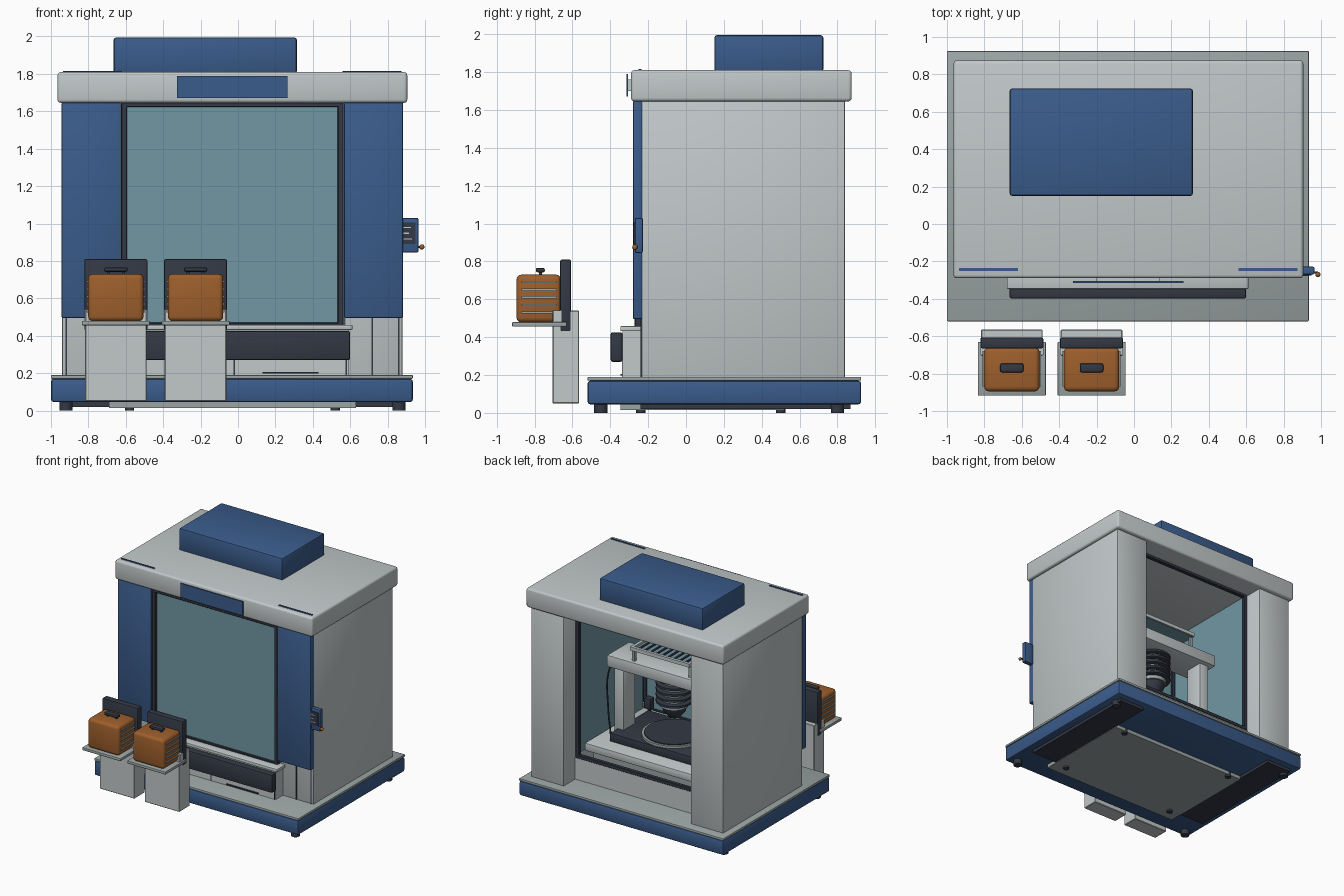
import bpy, bmesh, math
from mathutils import Vector

if "Cube" in bpy.data.objects:
    bpy.data.objects.remove(bpy.data.objects["Cube"])


def material(name, rgb):
    m = bpy.data.materials.new(name)
    m.diffuse_color = (*rgb, 1)
    m.use_nodes = True
    m.node_tree.nodes["Principled BSDF"].inputs["Base Color"].default_value = m.diffuse_color
    return m


LIGHT = material("light grey", (0.54, 0.58, 0.59))
GREY = material("mid grey", (0.33, 0.38, 0.375))
BLUE = material("blue", (0.043, 0.107, 0.26))
DARK = material("charcoal", (0.033, 0.040, 0.058))
ORANGE = material("orange", (0.34, 0.115, 0.025))
TEAL = material("teal glass", (0.165, 0.31, 0.37))


def finish(name, bm, mat):
    me = bpy.data.meshes.new(name)
    bm.to_mesh(me)
    bm.free()
    me.materials.append(mat)
    ob = bpy.data.objects.new(name, me)
    bpy.context.collection.objects.link(ob)
    return ob


def box(name, mat, x, y, z, bevel=0.0, segments=2):
    """Box given by its (min, max) range on each axis."""
    bm = bmesh.new()
    bmesh.ops.create_cube(bm, size=1)
    for v in bm.verts:
        v.co = Vector([(a + b) / 2 + c * (b - a) for c, (a, b) in zip(v.co, (x, y, z))])
    if bevel:
        bmesh.ops.bevel(bm, geom=bm.edges[:], offset=bevel, segments=segments,
                        profile=0.5, affect='EDGES')
    return finish(name, bm, mat)


def lathe(name, mat, cx, cy, profile, n=32):
    """Spin a closed (radius, height) profile around a vertical axis."""
    bm = bmesh.new()
    rings = [[bm.verts.new((cx + r * math.cos(2 * math.pi * i / n),
                            cy + r * math.sin(2 * math.pi * i / n), z))
              for i in range(n)] for r, z in profile]
    for a, b in zip(rings, rings[1:]):
        for i in range(n):
            bm.faces.new((a[i], a[(i + 1) % n], b[(i + 1) % n], b[i]))
    bm.faces.new(rings[0][::-1])
    bm.faces.new(rings[-1])
    return finish(name, bm, mat)


def disc(name, mat, cx, cy, r, z0, z1, n=32):
    return lathe(name, mat, cx, cy, [(r, z0), (r, z1)], n)


MID = -0.03  # cabinet centre line


def sides(a, b):
    """Mirrored x ranges at distances a..b from the cabinet centre line."""
    return (("left", (MID - b, MID - a)), ("right", (MID + a, MID + b)))


# Base, deck and underside
box("base", BLUE, (-1.0, 0.935), (-0.52, 0.925), (0.045, 0.17), 0.015)
box("deck", GREY, (-1.0, 0.935), (-0.52, 0.925), (0.17, 0.19), 0.005)
for side, x in sides(0.66, 0.90):
    box(side + "_skid", DARK, x, (-0.24, 0.87), (0.02, 0.05))
box("under_plate", GREY, (-0.69, 0.63), (-0.345, 0.52), (0.015, 0.05))
for i, (fx, fy, r) in enumerate([(sx, sy, r) for sx, sy, r in (
        (0.89, -0.45, 0.035), (0.89, 0.80, 0.035), (0.55, -0.24, 0.025), (0.55, 0.5, 0.025))]):
    for s in (-1, 1):
        disc(f"foot_{i}_{s}", DARK, MID + s * fx, fy, r, 0.0, 0.05, 16)

# Cabinet side bays with glass-toned linings
for side, x in sides(0.60, 0.91):
    box(side + "_bay", LIGHT, x, (-0.235, 0.84), (0.18, 1.65), 0.008)
    box(side + "_front_panel", BLUE, (x[0] - 0.003, x[1] + 0.003), (-0.28, -0.23), (0.495, 1.648), 0.008)
for side, x in sides(0.592, 0.603):
    box(side + "_lining", TEAL, x, (-0.22, 0.66), (0.40, 1.645))
for side, x in sides(0.885, 0.893):
    box(side + "_front_slit", DARK, x, (-0.24, -0.23), (0.19, 0.495))
for side, x in sides(0.745, 0.753):
    box(side + "_inner_slit", DARK, x, (-0.24, -0.23), (0.19, 0.495))

# Front window and the rear opening frame
box("front_window", TEAL, (-0.60, 0.54), (-0.252, -0.235), (0.45, 1.63))
for label, y, z0 in (("front", (-0.272, -0.225), 0.44), ("rear", (0.655, 0.69), 0.375)):
    for side, x in sides(0.563, 0.595):
        box(f"{label}_frame_{side}", DARK, x, y, (z0, 1.645), 0.004, 1)
    for part, z in (("sill", (z0, z0 + 0.03)), ("head", (1.622, 1.648))):
        box(f"{label}_frame_{part}", DARK, (-0.62, 0.56), y, z, 0.004, 1)
box("rear_kick_panel", LIGHT, (-0.63, 0.57), (0.655, 0.685), (0.18, 0.38))

# Roof, roof unit and trim
box("roof", LIGHT, (-0.965, 0.905), (-0.29, 0.875), (1.645, 1.81), 0.018, 3)
box("roof_unit", BLUE, (-0.665, 0.315), (0.15, 0.725), (1.80, 1.995), 0.014)
box("header_plate", BLUE, (-0.325, 0.265), (-0.315, -0.306), (1.67, 1.79))
box("header_mount", LIGHT, (-0.2, 0.14), (-0.308, -0.28), (1.70, 1.76))
for side, x in sides(0.59, 0.905):
    box(side + "_roof_strip", BLUE, x, (-0.25, -0.236), (1.80, 1.816))

# Front tray housing
box("tray_housing", LIGHT, (-0.66, 0.59), (-0.335, -0.225), (0.18, 0.44))
box("tray_top", LIGHT, (-0.68, 0.612), (-0.347, -0.225), (0.432, 0.458), 0.005)
box("tray_front", DARK, (-0.665, 0.60), (-0.398, -0.335), (0.27, 0.425), 0.01)
for x in (-0.62, -0.02, 0.58):
    box("tray_joint", DARK, (x - 0.004, x + 0.004), (-0.338, -0.33), (0.19, 0.28))
box("deck_slot", DARK, (0.13, 0.43), (-0.345, -0.33), (0.197, 0.206))

# Control panel
box("control_panel", BLUE, (0.875, 0.965), (-0.27, -0.228), (0.845, 1.03), 0.008)
box("control_screen", DARK, (0.878, 0.95), (-0.276, -0.268), (0.89, 1.005))
for i, w in enumerate((0.045, 0.03, 0.04)):
    box("screen_line", LIGHT, (0.885, 0.885 + w), (-0.279, -0.275), (0.915 + i * 0.03, 0.921 + i * 0.03))
box("knob_arm", DARK, (0.955, 0.985), (-0.265, -0.255), (0.87, 0.88))
bm = bmesh.new()
bmesh.ops.create_uvsphere(bm, u_segments=16, v_segments=10, radius=0.014)
bmesh.ops.translate(bm, verts=bm.verts, vec=(0.983, -0.27, 0.875))
finish("knob", bm, ORANGE)

# Work table, bed and turntable
box("table", LIGHT, (-0.60, 0.54), (-0.20, 0.60), (0.41, 0.475), 0.006)
box("table_plinth", GREY, (-0.55, 0.49), (-0.18, 0.55), (0.18, 0.42))
box("bed", DARK, (-0.46, 0.40), (-0.06, 0.46), (0.47, 0.545), 0.008)
disc("turntable_ring", GREY, MID, 0.2, 0.255, 0.54, 0.565, 48)
disc("turntable", DARK, MID, 0.2, 0.235, 0.55, 0.572, 48)
box("sensor", DARK, (0.39, 0.45), (-0.13, -0.07), (0.54, 0.63), 0.006)
box("sensor_stem", DARK, (0.41, 0.43), (-0.11, -0.09), (0.47, 0.55))

# Gantry with ribbed working head
box("gantry_beam", LIGHT, (-0.53, 0.47), (0.10, 0.40), (1.07, 1.17), 0.008)
for side, x in sides(0.37, 0.46):
    box(side + "_gantry_post", LIGHT, x, (0.20, 0.36), (0.47, 1.08), 0.006)
disc("head_core", GREY, MID, 0.2, 0.11, 0.80, 1.08)
for i in range(5):
    z = 0.83 + i * 0.05
    lathe("head_rib", DARK, MID, 0.2, [(0.13, z), (0.145, z + 0.006), (0.145, z + 0.024), (0.13, z + 0.03)])
lathe("head_nozzle", DARK, MID, 0.2, [(0.04, 0.70), (0.09, 0.76), (0.10, 0.81)])

# Slatted light tray over the gantry
for side, x in sides(0.255, 0.28):
    box(side + "_light_rail", LIGHT, x, (0.05, 0.40), (1.27, 1.30))
    for y in (0.12, 0.36):
        box(side + "_light_leg", GREY, x, (y - 0.012, y + 0.012), (1.16, 1.28))
for y in (0.05, 0.375):
    box("light_end_rail", LIGHT, (-0.31, 0.25), (y, y + 0.025), (1.27, 1.30))
box("light_plate", TEAL, (-0.30, 0.24), (0.06, 0.39), (1.268, 1.282))
for i in range(9):
    x = -0.25 + i * 0.055
    box("light_slat", DARK, (x - 0.008, x + 0.008), (0.08, 0.37), (1.28, 1.29))

# Cable looping from beam to table
cu = bpy.data.curves.new("cable", 'CURVE')
cu.dimensions = '3D'
cu.bevel_depth, cu.bevel_resolution, cu.resolution_u = 0.007, 1, 5
sp = cu.splines.new('BEZIER')
pts = [(0.45, 0.3, 1.13), (0.51, 0.32, 0.98), (0.50, 0.34, 0.70), (0.46, 0.36, 0.47)]
sp.bezier_points.add(len(pts) - 1)
for p, co in zip(sp.bezier_points, pts):
    p.co = co
    p.handle_left_type = p.handle_right_type = 'AUTO'
cu.materials.append(DARK)
bpy.context.collection.objects.link(bpy.data.objects.new("cable", cu))


# Two orange caddies on pedestals
def caddy(n, cx):
    def part(name, mat, hw, y, z, bevel=0.0, segs=2):
        box(f"{name}_{n}", mat, (cx - hw, cx + hw), y, z, bevel, segs)
    part("pedestal", LIGHT, 0.165, (-0.705, -0.565), (0.05, 0.54), 0.004, 1)
    part("shelf", GREY, 0.182, (-0.918, -0.63), (0.455, 0.48), 0.006)
    part("back_plate", DARK, 0.169, (-0.665, -0.607), (0.43, 0.81), 0.01)
    part("caddy", ORANGE, 0.148, (-0.895, -0.66), (0.478, 0.73), 0.025, 3)
    part("handle", DARK, 0.063, (-0.793, -0.745), (0.742, 0.766), 0.01)
    for s in (-1, 1):
        box(f"handle_stem_{n}", DARK, (cx + s * 0.04 - 0.008, cx + s * 0.04 + 0.008),
            (-0.777, -0.761), (0.72, 0.75))
        x = sorted((cx + s * 0.14, cx + s * 0.156))
        for i in range(5):
            z = 0.525 + i * 0.04
            box(f"caddy_rib_{n}", GREY, x, (-0.868, -0.68), (z, z + 0.011))
        x = sorted((cx + s * 0.15, cx + s * 0.168))
        box(f"shelf_bracket_{n}", LIGHT, x, (-0.70, -0.65), (0.47, 0.54))


caddy("left", -0.653)
caddy("right", -0.227)

# Smooth shading with sharp edges kept
bpy.ops.object.select_all(action='DESELECT')
for ob in bpy.data.objects:
    if ob.type == 'MESH':
        ob.select_set(True)
        bpy.context.view_layer.objects.active = ob
bpy.ops.object.shade_smooth_by_angle(angle=math.radians(35))
